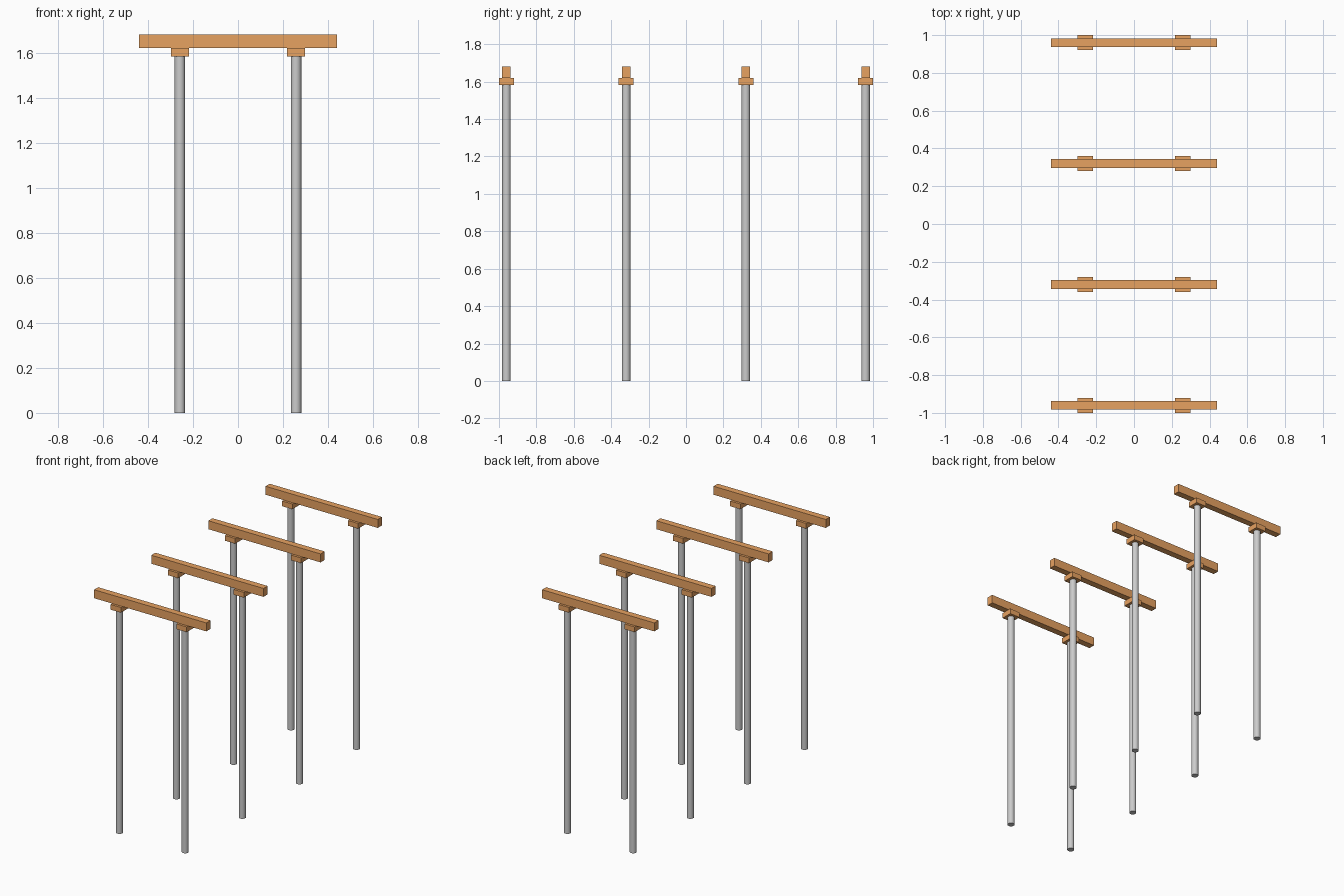
import bpy
import math

if "Cube" in bpy.data.objects:
    bpy.data.objects.remove(bpy.data.objects["Cube"])

wood = bpy.data.materials.new("wood")
wood.diffuse_color = (0.8, 0.36, 0.12, 1)
wood.use_nodes = True
wood.node_tree.nodes["Principled BSDF"].inputs["Base Color"].default_value = wood.diffuse_color


def box(name, center, size):
    bpy.ops.mesh.primitive_cube_add(size=1, location=center)
    ob = bpy.context.object
    ob.name = name
    ob.scale = size
    bpy.ops.object.transform_apply(location=False, rotation=False, scale=True)
    ob.data.materials.append(wood)


def post(name, x, y, height, radius=0.023):
    bpy.ops.mesh.primitive_cylinder_add(vertices=24, radius=radius, depth=height,
                                        location=(x, y, height / 2))
    bpy.context.object.name = name
    bpy.ops.object.shade_smooth_by_angle(angle=math.radians(30))


POST_TOP, CAP_TOP, BEAM_TOP = 1.583, 1.62, 1.68

# Four identical frames: two round posts, two square caps, one cross beam
for i in range(4):
    y = -0.96 + 0.64 * i
    for side, x in (("left", -0.258), ("right", 0.258)):
        post(f"{side}_post_{i + 1}", x, y, POST_TOP)
        box(f"{side}_cap_{i + 1}", (x, y, (POST_TOP + CAP_TOP) / 2),
            (0.08, 0.08, CAP_TOP - POST_TOP))
    box(f"cross_beam_{i + 1}", (0, y, (CAP_TOP + BEAM_TOP) / 2),
        (0.88, 0.046, BEAM_TOP - CAP_TOP))
